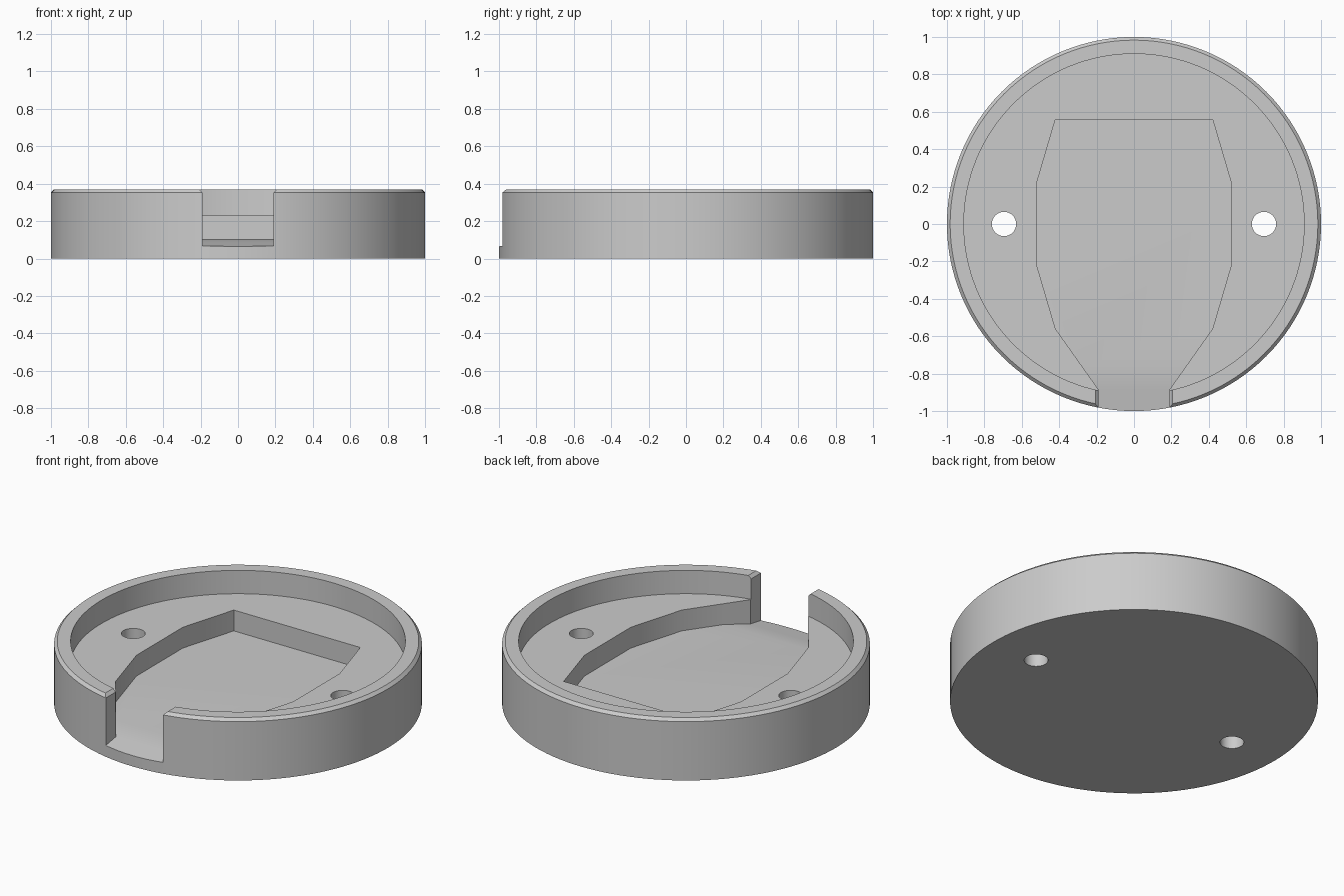
import bpy, bmesh
from math import cos, sin, tau, radians

if "Cube" in bpy.data.objects:
    bpy.data.objects.remove(bpy.data.objects["Cube"])

SEGMENTS = 128
HEIGHT, SHELF, FLOOR, LIP = 0.37, 0.23, 0.105, 0.065
CHAMFER, NOTCH, RAMP_START = 0.017, 0.19, -0.76

grey = bpy.data.materials.new("plain grey")
grey.use_nodes = True
grey.diffuse_color = (0.6, 0.6, 0.6, 1)
grey.node_tree.nodes["Principled BSDF"].inputs["Base Color"].default_value = grey.diffuse_color


def make_object(name, bm):
    bmesh.ops.recalc_face_normals(bm, faces=bm.faces)
    mesh = bpy.data.meshes.new(name)
    bm.to_mesh(mesh)
    bm.free()
    mesh.materials.append(grey)
    obj = bpy.data.objects.new(name, mesh)
    bpy.context.collection.objects.link(obj)
    return obj


def prism(points, direction):
    """Closed solid made by extruding a flat outline."""
    bm = bmesh.new()
    face = bm.faces.new([bm.verts.new(p) for p in points])
    new = bmesh.ops.extrude_face_region(bm, geom=[face], use_keep_orig=True)["geom"]
    verts = [g for g in new if isinstance(g, bmesh.types.BMVert)]
    bmesh.ops.translate(bm, verts=verts, vec=direction)
    return bm


def circle(radius, z, count, x=0):
    return [(x + radius * cos(tau * i / count), radius * sin(tau * i / count), z)
            for i in range(count)]


# Round tray: lathed rings from the base, over the rim, down to the shelf
profile = [(1, 0), (1, HEIGHT - CHAMFER), (1 - CHAMFER, HEIGHT), (0.91, HEIGHT), (0.91, SHELF)]
bm = bmesh.new()
rings = [[bm.verts.new(p) for p in circle(r, z, SEGMENTS)] for r, z in profile]
for low, high in zip(rings, rings[1:]):
    for i in range(SEGMENTS):
        j = (i + 1) % SEGMENTS
        bm.faces.new((low[i], low[j], high[j], high[i]))
bm.faces.new(rings[0])
bm.faces.new(rings[-1])
tray = make_object("round_tray", bm)

# Pocket running out through the front opening, with a ramped floor
half = [(0.42, 0.56), (0.52, 0.22), (0.52, -0.22), (0.42, -0.56), (NOTCH, -0.885), (NOTCH, -1.1)]
outline = half + [(-x, y) for x, y in reversed(half)]
bm = prism([(x, y, FLOOR) for x, y in outline], (0, 0, 0.5))
bmesh.ops.bisect_plane(bm, geom=bm.verts[:] + bm.edges[:] + bm.faces[:],
                       plane_co=(0, RAMP_START, 0), plane_no=(0, 1, 0))
for v in bm.verts:
    if v.co.z < SHELF and v.co.y < RAMP_START:
        v.co.z -= (FLOOR - LIP) * (RAMP_START - v.co.y) / (RAMP_START + 1)
cutters = [make_object("pocket_cutter", bm)]

# Chamfer on the top corners of the opening
z, grow = HEIGHT - CHAMFER, 0.04
flare = [(-NOTCH, z), (NOTCH, z), (NOTCH + grow, z + grow), (-NOTCH - grow, z + grow)]
cutters.append(make_object("opening_chamfer_cutter",
                           prism([(x, -1.1, z) for x, z in flare], (0, 0.5, 0))))

# Two screw holes through the shelf
for side, x in (("left", 0.695), ("right", -0.695)):
    cutters.append(make_object(side + "_hole_cutter",
                               prism(circle(0.065, -0.1, 40, x), (0, 0, 0.6))))

# Cut the tray, then drop the cutters
for cutter in cutters:
    cutter.hide_render = True
    mod = tray.modifiers.new(cutter.name, "BOOLEAN")
    mod.operation, mod.solver, mod.object = "DIFFERENCE", "EXACT", cutter
bpy.context.view_layer.update()
cut_mesh = bpy.data.meshes.new_from_object(tray.evaluated_get(bpy.context.evaluated_depsgraph_get()))
tray.modifiers.clear()
tray.data = cut_mesh
for cutter in cutters:
    bpy.data.objects.remove(cutter)

# Smooth round walls, crisp edges
bpy.ops.object.select_all(action="DESELECT")
tray.select_set(True)
bpy.context.view_layer.objects.active = tray
bpy.ops.object.shade_smooth_by_angle(angle=radians(30))
